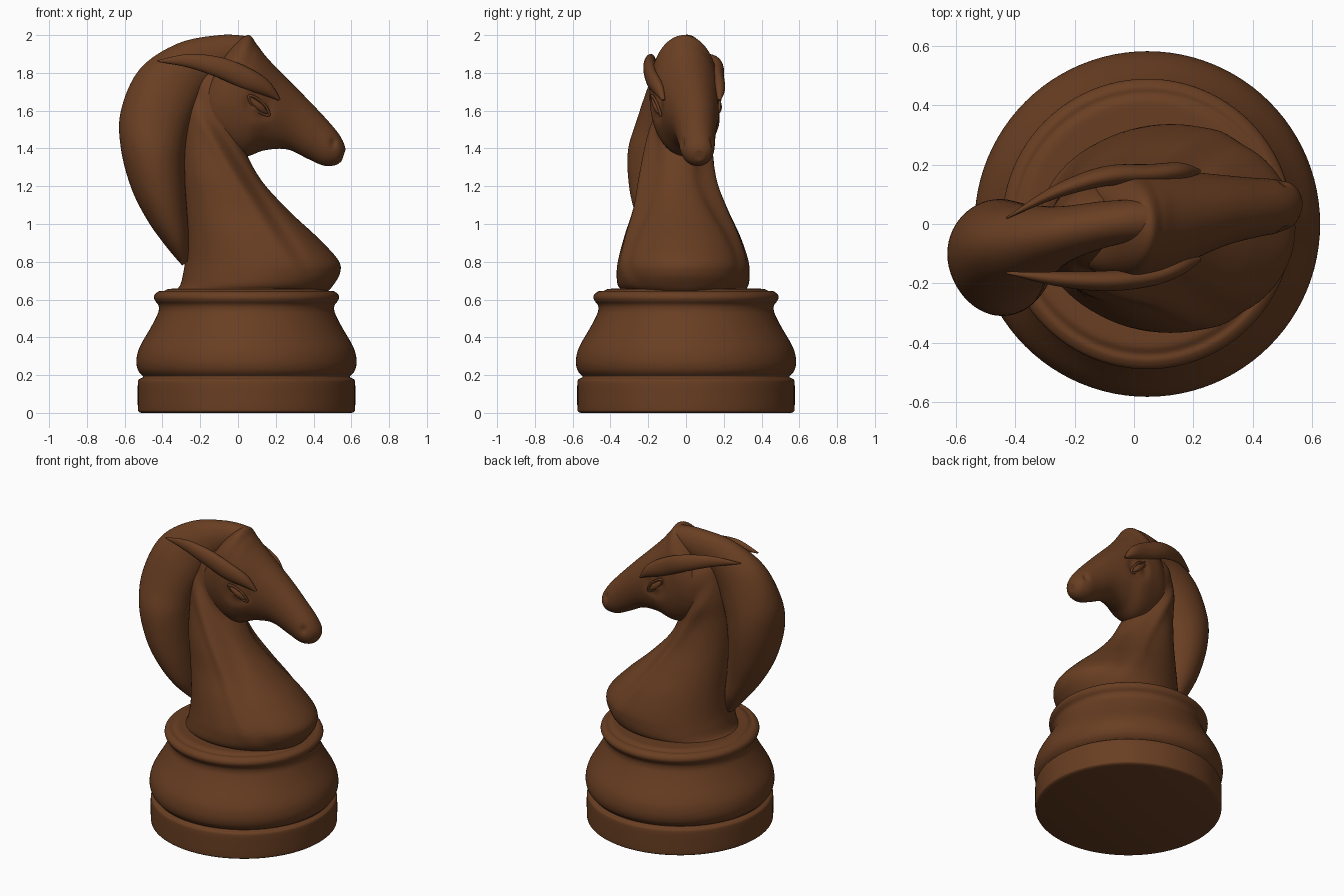
import bpy, bmesh, math
from mathutils import Vector

cube = bpy.data.objects.get("Cube")
if cube:
    bpy.data.objects.remove(cube, do_unlink=True)

BROWN = (0.14, 0.048, 0.016, 1.0)
wood = bpy.data.materials.new("brown_wood")
wood.use_nodes = True
wood.diffuse_color = BROWN
shader = wood.node_tree.nodes["Principled BSDF"]
shader.inputs["Base Color"].default_value = BROWN
shader.inputs["Roughness"].default_value = 0.6


def catmull(a, b, c, d, t):
    """Smooth blend between b and c."""
    return [0.5 * (2 * q + (r - p) * t + (2 * p - 5 * q + 4 * r - s) * t ** 2
                   + (3 * q - p - 3 * r + s) * t ** 3)
            for p, q, r, s in zip(a, b, c, d)]


def refine(rings, steps):
    result = []
    last = len(rings) - 1
    for i in range(last):
        a, d = rings[max(i - 1, 0)], rings[min(i + 2, last)]
        for k in range(steps):
            result.append(catmull(a, rings[i], rings[i + 1], d, k / steps))
    result.append(rings[last])
    return result


def loft(name, rings, segments=48, steps=6, deform=None):
    """Skin of ellipses; each ring is x, z of one edge, x, z of the other, middle y, half width."""
    bm = bmesh.new()
    loops = []
    for x0, z0, x1, z1, y, width in refine(rings, steps):
        middle = Vector(((x0 + x1) / 2, y, (z0 + z1) / 2))
        across = Vector(((x0 - x1) / 2, 0, (z0 - z1) / 2))
        side = Vector((0, width, 0))
        loop = []
        for s in range(segments):
            angle = math.tau * s / segments
            point = middle + across * math.cos(angle) + side * math.sin(angle)
            if deform:
                point.y += deform(point, math.sin(angle))
            loop.append(bm.verts.new(point))
        loops.append(loop)
    for low, high in zip(loops, loops[1:]):
        for s in range(segments):
            n = (s + 1) % segments
            bm.faces.new((low[s], low[n], high[n], high[s]))
    bm.faces.new(loops[0])
    bm.faces.new(loops[-1])
    bmesh.ops.recalc_face_normals(bm, faces=bm.faces)
    mesh = bpy.data.meshes.new(name)
    bm.to_mesh(mesh)
    bm.free()
    mesh.materials.append(wood)
    obj = bpy.data.objects.new(name, mesh)
    bpy.context.collection.objects.link(obj)
    bpy.ops.object.select_all(action='DESELECT')
    obj.select_set(True)
    bpy.context.view_layer.objects.active = obj
    bpy.ops.object.shade_smooth_by_angle(angle=math.radians(50))


def bump(distance, size):
    return math.exp(-(distance / size) ** 2)


# Turned base: radius and height
AXIS = 0.045
profile = [(.555, 0), (.57, .006), (.575, .02), (.576, .09), (.575, .16), (.568, .178),
           (.552, .186), (.548, .194), (.56, .205), (.576, .23), (.583, .27), (.576, .32),
           (.555, .37), (.508, .45), (.472, .52), (.464, .55), (.468, .573), (.483, .592),
           (.49, .61), (.484, .629), (.462, .644), (.44, .644), (.415, .656), (.38, .657)]
loft("turned_base", [(AXIS - r, z, AXIS + r, z, 0, r) for r, z in profile], 96, 4)


# Neck and chest, with a muscle ridge running from the jaw to the chest
def neck_muscle(p, side):
    start, end = Vector((-.2, 1.55)), Vector((.25, .84))
    line = end - start
    offset = Vector((p.x, p.z)) - start
    along = offset.dot(line) / line.length_squared
    gap = (offset.x * line.y - offset.y * line.x) / line.length
    fade = bump(along - 0.5, 0.55)
    return side * fade * (0.018 * bump(gap, .035) - 0.03 * bump(gap + .06, .035))


loft("neck", [(-.36, .63, .46, .63, -.01, .3), (-.31, .67, .5, .67, -.015, .343),
              (-.29, .74, .54, .74, -.015, .352), (-.28, .82, .53, .81, -.015, .343),
              (-.28, .95, .42, .93, -.02, .305), (-.29, 1.1, .28, 1.06, -.03, .25),
              (-.3, 1.27, .14, 1.21, -.045, .203), (-.3, 1.45, .06, 1.34, -.04, .17),
              (-.29, 1.62, .02, 1.45, -.02, .158), (-.24, 1.8, .05, 1.6, 0, .135),
              (-.12, 1.88, .06, 1.75, 0, .08)], 80, 8, neck_muscle)


# Head, with eye sockets and nostrils pressed into both sides
def head_dents(p, side):
    eye = math.hypot(p.x - .11, p.z - 1.625)
    nostril = math.hypot((p.x - .505) * 1.5, p.z - 1.43)
    return -side * (0.014 * bump(eye - .05, .03) + 0.014 * bump(nostril, .025))


loft("head", [(-.12, 1.8, -.19, 1.7, 0, .02), (-.05, 1.92, -.22, 1.58, -.008, .125),
              (.05, 2.0, -.18, 1.46, -.01, .175), (.1, 1.95, -.08, 1.385, -.006, .186),
              (.15, 1.885, .03, 1.355, .005, .182), (.23, 1.8, .14, 1.39, .025, .152),
              (.34, 1.69, .26, 1.395, .045, .12), (.45, 1.575, .37, 1.345, .055, .1),
              (.52, 1.495, .45, 1.31, .06, .09), (.555, 1.44, .51, 1.31, .064, .07),
              (.568, 1.4, .545, 1.33, .068, .035), (.565, 1.38, .556, 1.355, .07, .008)],
     80, 8, head_dents)

# Mane: a thick roll from the forelock down the back of the neck
loft("mane", [(.065, 1.985, .055, 1.9, .015, .02), (.045, 1.995, .03, 1.87, .015, .062),
              (-.1, 2.0, -.08, 1.78, 0, .078), (-.32, 1.955, -.16, 1.72, -.035, .095),
              (-.52, 1.82, -.21, 1.64, -.065, .13), (-.62, 1.6, -.26, 1.5, -.09, .17),
              (-.62, 1.4, -.28, 1.38, -.112, .195), (-.565, 1.19, -.28, 1.22, -.12, .182),
              (-.48, 1.02, -.27, 1.07, -.115, .15), (-.38, .88, -.26, .93, -.095, .105),
              (-.295, .78, -.26, .81, -.075, .03)], 56, 8)


# Ears and eyes; the left ones follow the slight turn of the head
def left_side(x, y):
    return -y + max(-.015 + 0.12 * x - 0.42 * x * x, 0.4 * x - .03)


ear = [(-.43, 1.866, -.425, 1.858, -.165, .004), (-.26, 1.9, -.27, 1.83, -.185, .024),
       (-.08, 1.88, -.12, 1.78, -.192, .034), (.07, 1.82, .03, 1.715, -.178, .034),
       (.17, 1.75, .14, 1.68, -.145, .03), (.225, 1.66, .215, 1.653, -.12, .008)]
eyeball = [(.063, 1.674, .058, 1.67, -.176, .004), (.092, 1.658, .071, 1.636, -.168, .014),
           (.13, 1.632, .104, 1.603, -.156, .017), (.15, 1.604, .134, 1.586, -.143, .013),
           (.163, 1.584, .159, 1.58, -.132, .004)]


def eyelid(name, turn):
    """Almond shaped rim around one eye."""
    curve = bpy.data.curves.new(name, 'CURVE')
    curve.dimensions = '3D'
    curve.bevel_depth = 0.007
    curve.bevel_resolution = 3
    spline = curve.splines.new('POLY')
    count = 32
    spline.points.add(count - 1)
    spline.use_cyclic_u = True
    for i, point in enumerate(spline.points):
        a = math.tau * i / count
        along, lift = 0.074 * math.cos(a), 0.025 * math.sin(a) * abs(math.sin(a)) ** 0.4
        x = .111 + along * .72 + lift * .69
        z = 1.627 - along * .69 + lift * .72
        y = -.158 + along * .33
        point.co = (x, turn(x, y), z, 1)
    curve.materials.append(wood)
    bpy.context.collection.objects.link(bpy.data.objects.new(name, curve))


for label, turn in (("right", lambda x, y: y), ("left", left_side)):
    for part, rings in (("ear", ear), ("eye", eyeball)):
        turned = [(a, b, c, d, turn((a + c) / 2, y), w) for a, b, c, d, y, w in rings]
        loft(f"{label}_{part}", turned, 32, 6)
    eyelid(f"{label}_eyelid", turn)
